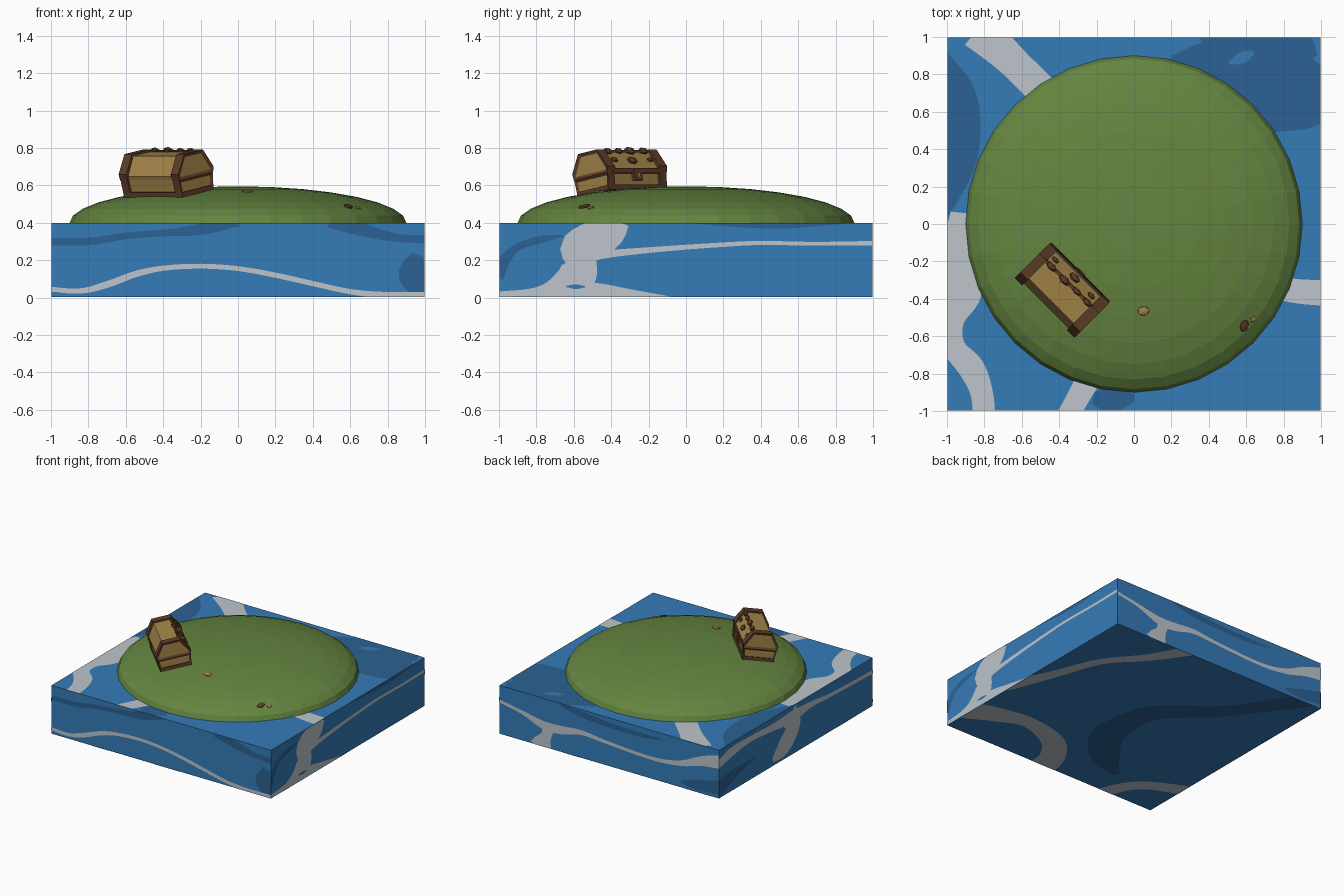
import bpy, bmesh, math
from mathutils import Matrix, Vector

if "Cube" in bpy.data.objects:
    bpy.data.objects.remove(bpy.data.objects["Cube"])


def material(name, hex_rgb):
    lin = [((int(hex_rgb[i:i + 2], 16) / 255 + 0.055) / 1.055) ** 2.4 for i in (0, 2, 4)]
    m = bpy.data.materials.new(name)
    m.diffuse_color = (*lin, 1)
    m.use_nodes = True
    m.node_tree.nodes["Principled BSDF"].inputs["Base Color"].default_value = m.diffuse_color
    return m


WATER = material("water_blue", "357CB8")
DEEP = material("deep_blue", "2C6193")
FOAM = material("foam_grey", "BDC5CB")
GRASS = material("grass_green", "648540")
WOOD = material("wood_tan", "A5864A")
TRIM = material("trim_brown", "5E3E28")


def finish(bm, name, mats, matrix=Matrix()):
    me = bpy.data.meshes.new(name)
    bm.to_mesh(me)
    bm.free()
    ob = bpy.data.objects.new(name, me)
    for m in mats:
        me.materials.append(m)
    ob.matrix_world = matrix
    bpy.context.collection.objects.link(ob)
    return ob


# Water block, a hair smaller than 2 units so the painted plates fit on it
E = 0.998
bm = bmesh.new()
bmesh.ops.create_cube(bm, size=1, matrix=Matrix.Translation((0, 0, 0.2)) @ Matrix.Diagonal((2 * E, 2 * E, 0.396, 1)))
finish(bm, "water_block", [WATER])

# Painted water marks: smooth ribbons clipped to a face of the block
FACES = {  # mapping (u, v, lift) to space, outward normal, v limits
    "front": (lambda u, v, d: (u, -E - d, v), (0, -1, 0), (0.002, 0.398)),
    "back": (lambda u, v, d: (u, E + d, v), (0, 1, 0), (0.002, 0.398)),
    "right": (lambda u, v, d: (E + d, u, v), (1, 0, 0), (0.002, 0.398)),
    "left": (lambda u, v, d: (-E - d, u, v), (-1, 0, 0), (0.002, 0.398)),
    "top": (lambda u, v, d: (u, v, 0.398 + d), (0, 0, 1), (-E, E)),
    "bottom": (lambda u, v, d: (u, v, 0.002 - d), (0, 0, -1), (-E, E)),
}
LIFT = {DEEP: 0.001, FOAM: 0.0015, WATER: 0.002}


def spline(pts, steps=5):
    p = [Vector(q) for q in pts]
    p = [2 * p[0] - p[1]] + p + [2 * p[-1] - p[-2]]
    out = []
    for a, b, c, d in zip(p, p[1:], p[2:], p[3:]):
        for i in range(steps):
            t = i / steps
            out.append(0.5 * (2 * b + (c - a) * t + (2 * a - 5 * b + 4 * c - d) * t * t
                              + (3 * b - a - 3 * c + d) * t ** 3))
    return out + [p[-2]]


def ribbon(face, mat, *pts):
    """pts are (u, v, half width) along the ribbon's middle."""
    place, normal, (v0, v1) = FACES[face]
    mid = spline(pts)
    bm = bmesh.new()
    rows = []
    for i, q in enumerate(mid):
        t = mid[min(i + 1, len(mid) - 1)] - mid[max(i - 1, 0)]
        n = Vector((-t.y, t.x)).normalized() * max(q.z, 0.001)
        rows.append([bm.verts.new((q.x + s * n.x, q.y + s * n.y, 0)) for s in (-1, 1)])
    for (a, b), (c, d) in zip(rows, rows[1:]):
        bm.faces.new((a, c, d, b))
    for co, no in (((E, 0, 0), (1, 0, 0)), ((-E, 0, 0), (-1, 0, 0)),
                   ((0, v1, 0), (0, 1, 0)), ((0, v0, 0), (0, -1, 0))):
        bmesh.ops.bisect_plane(bm, geom=bm.verts[:] + bm.edges[:] + bm.faces[:],
                               plane_co=co, plane_no=no, clear_outer=True)
    for v in bm.verts:
        v.co = place(v.co.x, v.co.y, LIFT[mat])
    bm.normal_update()
    for f in bm.faces:
        if f.normal.dot(Vector(normal)) < 0:
            f.normal_flip()
    kind = {DEEP: "deep_patch", FOAM: "foam_streak", WATER: "water_patch"}[mat]
    finish(bm, face + "_" + kind, [mat])


ribbon("front", FOAM, (-1.05, .05, .012), (-.85, .035, .014), (-.7, .07, .018), (-.55, .125, .017), (-.4, .157, .014),
       (-.2, .168, .013), (0, .155, .013), (.2, .12, .014), (.4, .075, .014), (.6, .032, .014), (.8, .012, .018), (1.05, .02, .012))
ribbon("front", DEEP, (-1.05, .3, .02), (-.8, .3, .02), (-.6, .33, .018), (-.4, .345, .018), (-.2, .365, .03), (0, .42, .04))
ribbon("front", DEEP, (.5, .43, .06), (.68, .36, .035), (.85, .32, .022), (1.05, .31, .022))
ribbon("front", DEEP, (.96, .23, .03), (.94, .17, .06), (.93, .12, .07), (.97, .06, .06), (1.03, .02, .04))

ribbon("right", FOAM, (-.4, .42, .1), (-.44, .34, .1), (-.58, .27, .09), (-.56, .2, .08), (-.58, .12, .1), (-.66, .06, .08), (-.8, .03, .025), (-1.05, .015, .014))
ribbon("right", FOAM, (-.56, .21, .03), (-.4, .235, .02), (-.1, .262, .014), (.2, .283, .012), (.4, .292, .011), (.7, .288, .01), (1.05, .292, .012))
ribbon("right", FOAM, (-.7, .02, .05), (-.5, .035, .045), (-.3, .015, .03), (-.08, -.01, .015))
ribbon("right", WATER, (-.64, .06, .004), (-.59, .058, .012), (-.54, .058, .004))
ribbon("right", DEEP, (-1.02, .12, .05), (-.97, .2, .03), (-.9, .27, .02), (-.78, .31, .02), (-.66, .33, .005))
ribbon("right", DEEP, (.05, .4, .005), (.3, .395, .02), (.55, .395, .025), (.85, .4, .005))

ribbon("back", FOAM, (1.05, .28, .012), (.8, .235, .015), (.6, .18, .035), (.45, .18, .035), (.25, .21, .02), (0, .19, .014),
       (-.4, .17, .014), (-.65, .2, .022), (-.85, .27, .04), (-1.05, .31, .06))
ribbon("back", FOAM, (.55, .18, .06), (.57, .1, .045), (.6, .03, .08), (.62, -.02, .1))
ribbon("back", DEEP, (.45, .39, .01), (.25, .36, .025), (0, .34, .022), (-.3, .335, .018), (-.5, .35, .004))
ribbon("back", DEEP, (-.65, .05, .01), (-.8, .06, .04), (-1.05, .1, .06))

ribbon("left", FOAM, (1.05, .27, .03), (.85, .32, .04), (.6, .335, .025), (.3, .32, .03), (.05, .31, .05), (-.2, .32, .025), (-.45, .3, .016), (-1.05, .28, .015))
ribbon("left", FOAM, (.08, .33, .1), (.02, .25, .08), (.08, .17, .09), (.18, .1, .08), (.3, .05, .02))
ribbon("left", DEEP, (1.05, .06, .07), (.85, .12, .05), (.65, .15, .02), (.5, .16, .004))

ribbon("top", FOAM, (-.83, 1.04, .11), (-.66, .88, .085), (-.48, .7, .085), (-.4, .6, .08))
ribbon("top", FOAM, (-.92, .06, .06), (-.94, -.15, .09), (-.92, -.35, .11), (-.97, -.52, .06), (-.96, -.66, .06),
       (-.87, -.77, .07), (-.815, -.9, .06), (-.8, -1.05, .06))
ribbon("top", FOAM, (-.36, -1.04, .06), (-.3, -.93, .06), (-.2, -.75, .07))
ribbon("top", FOAM, (.7, -.33, .06), (.88, -.36, .065), (1.05, -.37, .07))
ribbon("top", DEEP, (-1.02, .9, .03), (-.95, .7, .1), (-.93, .5, .11), (-.94, .32, .09), (-1.0, .12, .05), (-1.03, .02, .02))
ribbon("top", DEEP, (.2, .84, .06), (.4, .83, .16), (.62, .78, .27), (.8, .74, .27), (.92, .7, .2), (1.05, .7, .13))
ribbon("top", DEEP, (.36, 1.05, .03), (.5, .94, .12), (.7, .92, .16), (.95, 1.0, .1))
ribbon("top", WATER, (.51, .86, .01), (.58, .89, .03), (.64, .92, .01))
ribbon("top", DEEP, (-.22, -.93, .03), (-.12, -.94, .07), (0, -.93, .02))

ribbon("bottom", FOAM, (.3, 1.06, .07), (.5, .75, .05), (.73, .48, .04), (.89, .08, .05), (1.05, -.28, .07))
ribbon("bottom", FOAM, (1.05, -.73, .13), (.8, -.63, .1), (.55, -.57, .07), (.25, -.66, .09), (.09, -.85, .1), (.05, -1.05, .12))
ribbon("bottom", FOAM, (-.54, -1.05, .07), (-.62, -.85, .06), (-.76, -.71, .06), (-1.05, -.58, .07))
ribbon("bottom", DEEP, (-.45, -.75, .03), (-.22, -.6, .11), (-.02, -.33, .13), (-.02, .0, .11), (-.12, .2, .1),
       (-.44, .48, .08), (-.65, .75, .08), (-.85, 1.05, .1))

# Grass dome: upper half of a flattened sphere
bm = bmesh.new()
bmesh.ops.create_uvsphere(bm, u_segments=32, v_segments=16, radius=1)
bmesh.ops.delete(bm, geom=[v for v in bm.verts if v.co.z < -0.01], context="VERTS")
dome = finish(bm, "grass_island", [GRASS], Matrix.Translation((0, 0, 0.4)) @ Matrix.Diagonal((0.9, 0.9, 0.195, 1)))
for p in dome.data.polygons:
    p.use_smooth = False


# Small pebbles peeking through the grass
def pebble(name, x, y, sx, sy, mat, turn=0):
    z = 0.195 * math.sqrt(1 - (x * x + y * y) / 0.81)
    n = Vector((x / 0.81, y / 0.81, z / 0.038))
    bm = bmesh.new()
    bmesh.ops.create_icosphere(bm, subdivisions=1, radius=1)
    finish(bm, name, [mat], Matrix.Translation((x, y, 0.4 + z)) @ n.to_track_quat("Z", "Y").to_matrix().to_4x4()
           @ Matrix.Rotation(turn, 4, "Z") @ Matrix.Diagonal((sx, sy, 0.009, 1)))


pebble("tan_pebble", 0.05, -0.465, 0.036, 0.028, WOOD)
pebble("brown_pebble", 0.59, -0.545, 0.038, 0.026, TRIM, 0.5)
pebble("small_tan_pebble", 0.64, -0.51, 0.02, 0.018, WOOD)

# Treasure chest: local x is its length, local +y its front, tipped back on the slope
CHEST = Matrix.Translation((-0.37, -0.34, 0.558)) @ Matrix.Rotation(math.radians(-45), 4, "Z") @ Matrix.Rotation(math.radians(10), 4, "X")
BODY = [(-.118, 0), (.118, 0), (.128, .092), (-.128, .092)]
LID = [(-.128, .092), (.128, .092), (.134, .125), (.072, .225), (-.072, .225), (-.134, .125)]


def prism(name, profile, x0, x1, mat, inset=0):
    """Extrude a (y, z) profile along x; inset adds a sunken wood panel to the outer end."""
    bm = bmesh.new()
    ends = [[bm.verts.new((x, y, z)) for y, z in profile] for x in (x0, x1)]
    n = len(profile)
    for i in range(n):
        j = (i + 1) % n
        bm.faces.new((ends[0][i], ends[0][j], ends[1][j], ends[1][i]))
    caps = [bm.faces.new(e) for e in ends]
    bmesh.ops.recalc_face_normals(bm, faces=bm.faces[:])
    if inset:
        cap = max(caps, key=lambda f: abs(f.calc_center_median().x))
        bmesh.ops.inset_region(bm, faces=[cap], thickness=inset, depth=-0.008)
        cap.material_index = 1
    finish(bm, name, [mat, WOOD], CHEST)


def shrink(profile, d):
    return [(y * (1 - d / .13), z if z < .1 else z - d) for y, z in profile]


prism("chest_body", shrink(BODY, .012), -.19, .19, WOOD)
prism("chest_lid", shrink(LID, .012), -.19, .19, WOOD)
for side, s in (("left", -1), ("right", 1)):
    prism(side + "_body_band", BODY, s * .17, s * .222, TRIM, .021)
    prism(side + "_lid_band", LID, s * .168, s * .226, TRIM, .021)


def block(name, x, y, z, sx, sy, sz, mat, tilt=0):
    bm = bmesh.new()
    bmesh.ops.create_cube(bm, size=1)
    finish(bm, name, [mat], CHEST @ Matrix.Translation((x, y, z)) @ Matrix.Rotation(tilt, 4, "X") @ Matrix.Diagonal((sx, sy, sz, 1)))


block("base_rail", 0, 0, .012, .44, .242, .026, TRIM)
block("front_seam_rail", 0, .122, .1, .36, .018, .026, TRIM)
block("lock_plate", 0, .126, .075, .06, .02, .055, TRIM)
block("lock_pin", 0, .137, .075, .016, .008, .022, WOOD)
block("lid_front_rail", 0, .068, .214, .36, .02, .012, TRIM)

# Rough brown lumps along the front edge and slope of the lid
for i, (x, y, z, r) in enumerate([(-.13, .068, .218, .032), (-.03, .066, .219, .036), (.06, .07, .218, .028), (.14, .068, .217, .03),
                                  (-.14, .1, .165, .022), (.0, .105, .16, .034), (.13, .1, .165, .024)]):
    bm = bmesh.new()
    bmesh.ops.create_icosphere(bm, subdivisions=1, radius=r)
    finish(bm, "lid_lump_%d" % (i + 1), [TRIM], CHEST @ Matrix.Translation((x, y, z))
           @ Matrix.Rotation(math.radians(-55), 4, "X") @ Matrix.Diagonal((1.1, .75, .4, 1)))
